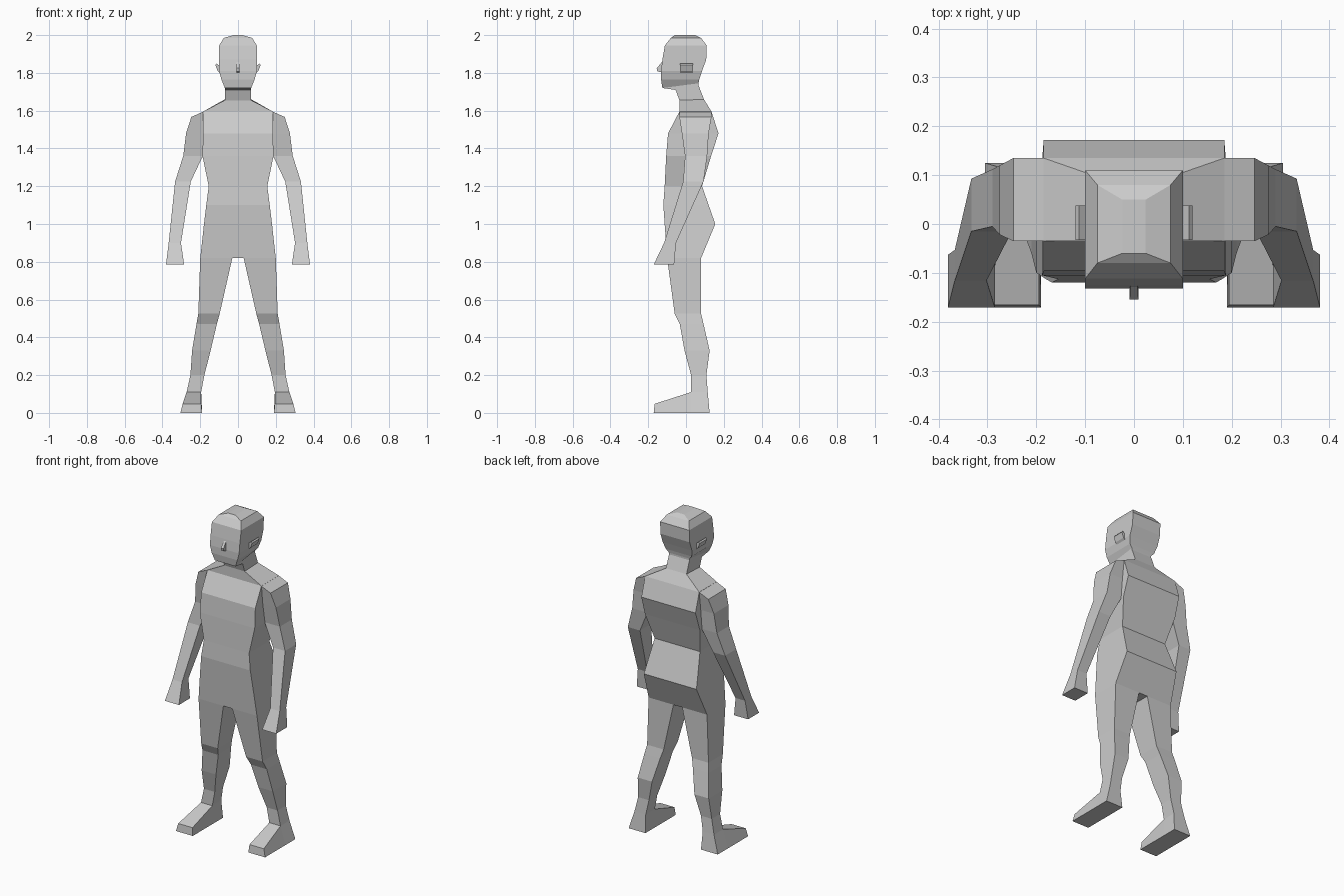
import bpy, bmesh


def loft(name, rings, mirror=False):
    """Skin a stack of four-cornered rings and cap both ends."""
    bm = bmesh.new()
    loops = [[bm.verts.new(p) for p in r] for r in rings]
    for a, b in zip(loops, loops[1:]):
        for i in range(4):
            j = (i + 1) % 4
            bm.faces.new((a[i], a[j], b[j], b[i]))
    bm.faces.new(loops[0])
    bm.faces.new(loops[-1])
    bmesh.ops.recalc_face_normals(bm, faces=bm.faces)
    mesh = bpy.data.meshes.new(name)
    bm.to_mesh(mesh)
    bm.free()
    ob = bpy.data.objects.new(name, mesh)
    bpy.context.collection.objects.link(ob)
    if mirror:
        mod = ob.modifiers.new("mirror", 'MIRROR')
        mod.use_mirror_merge = False
    return ob


def centred(hw, yf, zf, yb, zb):
    """Ring symmetric about x = 0, with its own front and back heights."""
    return [(-hw, yf, zf), (hw, yf, zf), (hw, yb, zb), (-hw, yb, zb)]


def limb(xi, xo, yf, yb, zi, zo=None):
    """Ring from inner x to outer x, with inner and outer heights."""
    zo = zi if zo is None else zo
    return [(xi, yf, zi), (xo, yf, zo), (xo, yb, zo), (xi, yb, zi)]


# torso, neck and head as one skin, hips to crown
loft("torso_and_head", [centred(*r) for r in [
    (0.20, -0.10, 0.82, 0.08, 0.82),
    (0.18, -0.113, 1.0, 0.155, 1.0),
    (0.168, -0.12, 1.10, 0.12, 1.10),
    (0.155, -0.113, 1.20, 0.085, 1.20),
    (0.188, -0.105, 1.36, 0.133, 1.36),
    (0.185, -0.095, 1.48, 0.172, 1.48),
    (0.185, -0.035, 1.595, 0.135, 1.595),
    (0.07, -0.035, 1.655, 0.095, 1.66),
    (0.07, -0.055, 1.71, 0.066, 1.735),
    (0.07, -0.125, 1.72, 0.066, 1.745),
    (0.088, -0.132, 1.765, 0.07, 1.765),
    (0.10, -0.132, 1.81, 0.085, 1.81),
    (0.10, -0.125, 1.87, 0.107, 1.87),
    (0.10, -0.112, 1.945, 0.11, 1.945),
    (0.075, -0.08, 1.985, 0.08, 1.985),
    (0.024, -0.06, 2.0, 0.05, 2.0),
]])

# arms with hands
loft("arms", [limb(*r) for r in [
    (0.183, 0.247, -0.035, 0.135, 1.595, 1.567),
    (0.183, 0.275, -0.022, 0.12, 1.48),
    (0.186, 0.29, -0.005, 0.112, 1.36),
    (0.25, 0.333, -0.015, 0.093, 1.225),
    (0.302, 0.367, -0.116, -0.053, 0.90),
    (0.285, 0.381, -0.171, -0.063, 0.785),
]], mirror=True)

# legs
loft("legs", [limb(*r) for r in [
    (0.03, 0.20, -0.10, 0.08, 0.82),
    (0.097, 0.21, -0.06, 0.08, 0.525),
    (0.112, 0.22, -0.033, 0.093, 0.47),
    (0.145, 0.243, -0.008, 0.125, 0.33),
    (0.178, 0.252, 0.027, 0.108, 0.20),
    (0.195, 0.272, 0.027, 0.115, 0.11),
]], mirror=True)

# feet, heel to toe
loft("feet", [[(0.19, y, 0), (0.305, y, 0), (xo, yt, h), (0.195, yt, h)]
              for y, yt, xo, h in [(0.125, 0.115, 0.272, 0.11),
                                   (0.027, 0.027, 0.272, 0.11),
                                   (-0.171, -0.166, 0.293, 0.048)]],
     mirror=True)

# ears, flaring outward from the head
loft("ears", [
    [(0.095, -0.033, 1.81), (0.095, 0.038, 1.81), (0.095, 0.038, 1.835), (0.095, -0.033, 1.835)],
    [(0.098, -0.033, 1.80), (0.098, 0.038, 1.80), (0.113, 0.038, 1.85), (0.113, -0.033, 1.85)],
    [(0.108, -0.033, 1.81), (0.108, 0.038, 1.81), (0.12, 0.038, 1.842), (0.12, -0.033, 1.842)],
], mirror=True)

# nose
loft("nose", [centred(*r) for r in [
    (0.009, -0.152, 1.808, -0.12, 1.80),
    (0.009, -0.155, 1.825, -0.12, 1.825),
    (0.007, -0.127, 1.858, -0.115, 1.858),
]])
